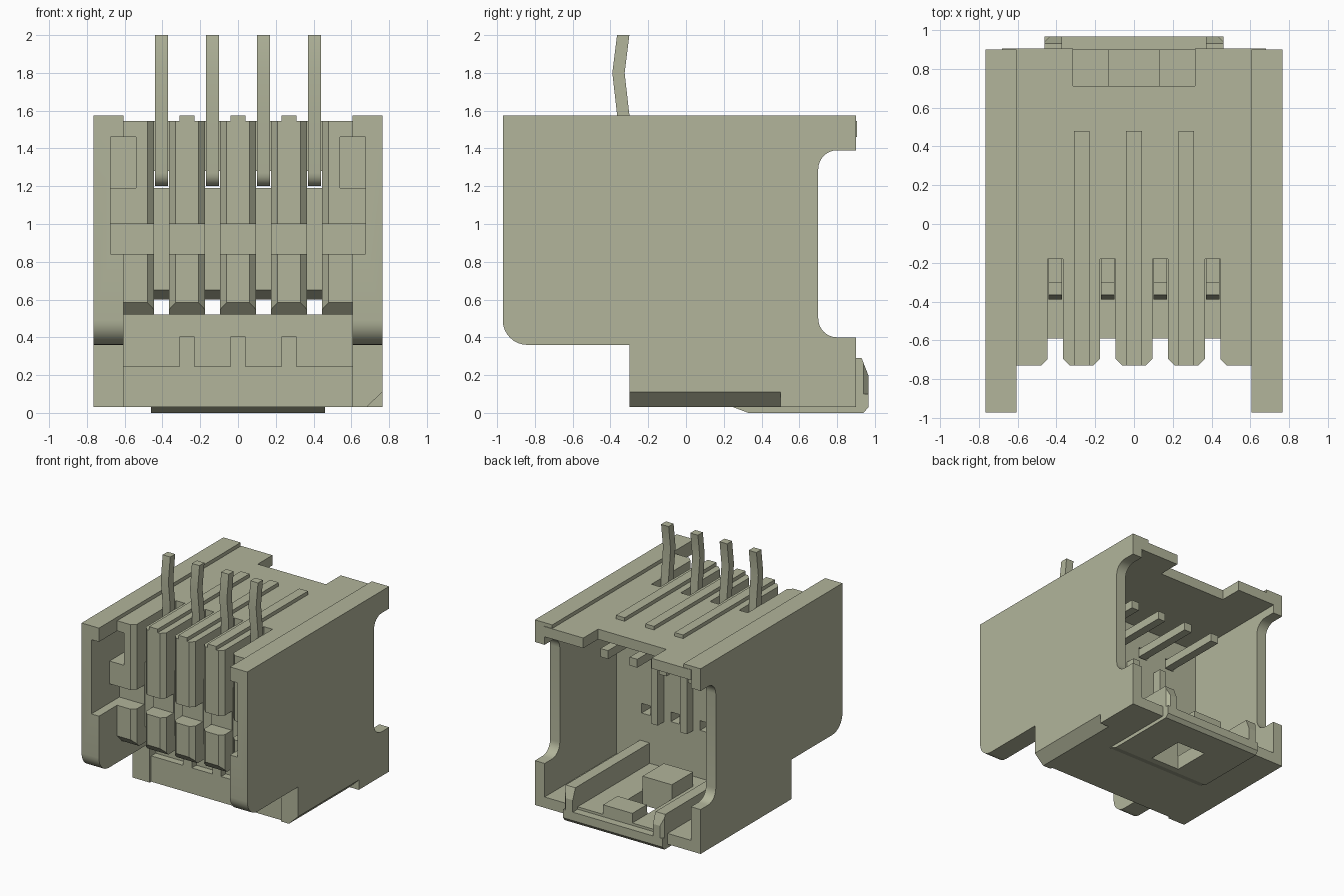
import bpy, bmesh, math
from mathutils import Vector

if "Cube" in bpy.data.objects:
    bpy.data.objects.remove(bpy.data.objects["Cube"], do_unlink=True)

mat = bpy.data.materials.new("grey_olive_plastic")
mat.use_nodes = True
COL = (0.445, 0.462, 0.328, 1)
mat.diffuse_color = COL
mat.node_tree.nodes["Principled BSDF"].inputs["Base Color"].default_value = COL

PINS = (-0.405, -0.135, 0.135, 0.405)
RIBS = (-0.27, 0, 0.27)


def prism(name, pts, axis, a, b):
    """Extrude a 2D outline along an axis from a to b."""
    place = {"x": lambda u, v, w: (w, u, v),
             "y": lambda u, v, w: (u, w, v),
             "z": lambda u, v, w: (u, v, w)}[axis]
    bm = bmesh.new()
    face = bm.faces.new([bm.verts.new(place(u, v, a)) for u, v in pts])
    ext = bmesh.ops.extrude_face_region(bm, geom=[face])
    shift = Vector(place(0, 0, b - a))
    bmesh.ops.translate(bm, vec=shift,
                        verts=[g for g in ext["geom"] if isinstance(g, bmesh.types.BMVert)])
    bmesh.ops.recalc_face_normals(bm, faces=bm.faces)
    me = bpy.data.meshes.new(name)
    bm.to_mesh(me)
    bm.free()
    me.materials.append(mat)
    ob = bpy.data.objects.new(name, me)
    bpy.context.collection.objects.link(ob)
    return ob


def box(name, x0, x1, y0, y1, z0, z1):
    return prism(name, [(x0, y0), (x1, y0), (x1, y1), (x0, y1)], "z", z0, z1)


def arc(cu, cv, r, a0, a1, n=8):
    return [(cu + r * math.cos(math.radians(a0 + (a1 - a0) * i / n)),
             cv + r * math.sin(math.radians(a0 + (a1 - a0) * i / n))) for i in range(n + 1)]


def cut(target, cutters):
    """Subtract each cutter in turn, then drop the cutters."""
    for c in cutters:
        c.hide_render = True
        m = target.modifiers.new("cut", "BOOLEAN")
        m.operation, m.solver, m.object = "DIFFERENCE", "EXACT", c
        bpy.context.view_layer.update()
        dg = bpy.context.evaluated_depsgraph_get()
        me = bpy.data.meshes.new_from_object(target.evaluated_get(dg))
        target.modifiers.clear()
        target.data = me
        bpy.data.objects.remove(c, do_unlink=True)


def smooth(ob):
    bpy.ops.object.select_all(action="DESELECT")
    ob.select_set(True)
    bpy.context.view_layer.objects.active = ob
    bpy.ops.object.shade_smooth_by_angle(angle=math.radians(30))


# Side walls with rounded profile
wall_profile = ([(-0.3, 0.03), (0.9, 0.03), (0.9, 0.4)]
                + arc(0.8, 0.5, 0.1, -90, -180) + arc(0.8, 1.29, 0.1, 180, 90)
                + [(0.9, 1.39), (0.9, 1.575), (-0.97, 1.575)]
                + arc(-0.84, 0.49, 0.13, 180, 270) + [(-0.3, 0.36)])
for s, side in ((1, "left"), (-1, "right")):
    wall = prism(side + "_wall", wall_profile, "x", s * 0.605, s * 0.765)

    def inner(y0, y1, z0, z1):
        return box("cutter", *sorted((s * 0.5, s * 0.675)), y0, y1, z0, z1)
    cutters = [inner(-0.05, 1.0, 0.12, 1.46),      # rear cavity
               inner(-1.0, -0.73, 0.84, 1.46),     # front recess
               inner(-0.8, -0.6, 0.84, 1.0),       # strap groove
               inner(-0.8, -0.45, 1.19, 1.46)]     # pocket
    if s > 0:   # bottom edge chamfer marking the first contact
        cutters.append(prism("cutter", [(0.68, 0.03), (0.685, 0.0), (0.8, 0.0), (0.8, 0.145)],
                             "y", -0.4, 0.5))
    cut(wall, cutters)
    smooth(wall)

# Front contact block with slots, groove and windows
block = box("contact_block", -0.605, 0.605, -0.73, -0.05, 0.52, 1.545)
cutters = [box("cutter", -0.7, 0.7, -0.8, -0.6, 0.84, 1.0),
           prism("cutter", [(-0.75, 0.605), (-0.75, 0.5), (-0.65, 0.5)], "x", -0.7, 0.7)]
for s in (1, -1):
    cutters.append(box("cutter", *sorted((s * 0.54, s * 0.7)), -0.8, -0.45, 1.19, 1.46))
for x in PINS:
    cutters += [
        prism("cutter", [(x - 0.085, -0.74), (x + 0.085, -0.74), (x + 0.04, -0.695),
                         (x + 0.04, -0.59), (x - 0.04, -0.59), (x - 0.04, -0.695)], "z", 0.5, 1.6),
        box("cutter", x - 0.04, x + 0.04, -0.65, -0.18, 1.19, 1.6),
        box("cutter", x - 0.04, x + 0.04, -0.3, 0.0, 1.19, 1.28),
        prism("cutter", [(-0.65, 0.66), (-0.65, 0.5), (0.0, 0.5), (0.0, 0.6), (-0.5, 0.6), (-0.59, 0.65)],
              "x", x - 0.04, x + 0.04)]
cut(block, cutters)

# Lower front wall, plate and keys
box("lower_front_wall", -0.61, 0.61, -0.22, -0.05, 0.03, 0.52)
box("lower_front_plate", -0.605, 0.605, -0.28, -0.2, 0.03, 0.245)
for x in RIBS:
    box("lower_key", x - 0.04, x + 0.04, -0.28, -0.2, 0.2, 0.405)
    box("top_rib", x - 0.04, x + 0.04, -0.73, 0.48, 1.53, 1.575)
    box("inner_rib", x - 0.03, x + 0.03, -0.06, 0.03, 0.5, 1.1)

# Top plate with latch notch
top = box("top_plate", -0.68, 0.68, -0.06, 0.905, 1.46, 1.545)
cut(top, [box("cutter", -0.315, 0.315, 0.71, 1.0, 1.4, 1.7)])

# Floor and latch tub
floor = box("floor", -0.68, 0.68, -0.2, 0.9, 0.03, 0.12)
cut(floor, [box("cutter", -0.135, 0.135, 0.38, 0.7, 0.0, 0.2)])
latch = prism("latch_plate", [(0.25, 0.03), (0.33, 0.0), (0.94, 0.0), (0.965, 0.03),
                              (0.965, 0.1), (0.25, 0.1)], "x", -0.46, 0.46)
cut(latch, [box("cutter", -0.135, 0.135, 0.38, 0.7, -0.1, 0.2)])
prism("latch_ramp", [(0.7, 0.1), (0.9, 0.1), (0.9, 0.2), (0.71, 0.2)], "x", -0.135, 0.135)
box("floor_step", -0.135, 0.135, 0.1, 0.38, 0.1, 0.24)
for s in (1, -1):
    rail = prism("latch_rail", [(-0.1, 0.1), (0.965, 0.03), (0.965, 0.2), (0.93, 0.29), (-0.1, 0.29)],
                 "x", s * 0.37, s * 0.46)
    cut(rail, [prism("cutter", [(s * 0.41, 0.99), (s * 0.5, 0.99), (s * 0.5, 0.9)], "z", 0.0, 0.4)])

# Bent contact pins
pin_profile = ([(0.5, 1.2), (0.5, 1.27), (-0.3, 1.27), (-0.3, 1.58), (-0.325, 1.8), (-0.3, 2.0),
                (-0.365, 2.0), (-0.39, 1.8), (-0.365, 1.58)] + arc(-0.295, 1.27, 0.07, 180, 270, 5))
for x in PINS:
    smooth(prism("contact_pin", pin_profile, "x", x - 0.035, x + 0.035))
